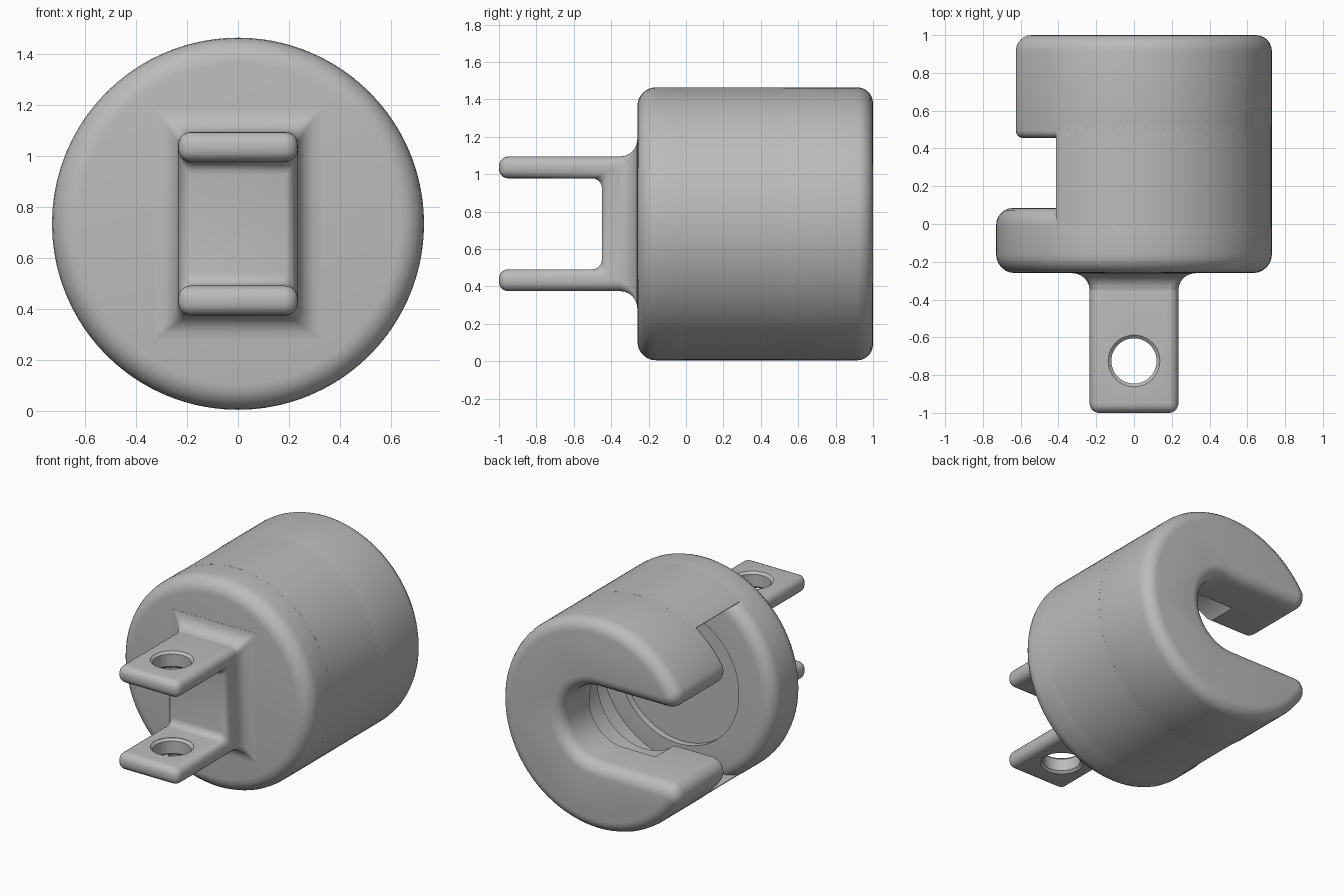
import bpy, bmesh, math
from math import pi, sin, cos, sqrt, atan2

cube = bpy.data.objects.get("Cube")
if cube:
    bpy.data.objects.remove(cube, do_unlink=True)

AXIS_Z = 0.735          # height of the body axis
RADIUS = 0.73

grey = bpy.data.materials.new("plain grey")
grey.use_nodes = True
grey.diffuse_color = (0.5, 0.5, 0.5, 1)
grey.node_tree.nodes["Principled BSDF"].inputs["Base Color"].default_value = (0.5, 0.5, 0.5, 1)


def loft(name, rings):
    """Join equal-length rings of points and cap both ends."""
    bm = bmesh.new()
    loops = [[bm.verts.new(p) for p in ring] for ring in rings]
    n = len(loops[0])
    for a, b in zip(loops, loops[1:]):
        for i in range(n):
            j = (i + 1) % n
            bm.faces.new((a[i], a[j], b[j], b[i]))
    bm.faces.new(loops[0])
    bm.faces.new(loops[-1])
    bmesh.ops.recalc_face_normals(bm, faces=bm.faces)
    mesh = bpy.data.meshes.new(name)
    bm.to_mesh(mesh)
    bm.free()
    obj = bpy.data.objects.new(name, mesh)
    bpy.context.collection.objects.link(obj)
    mesh.materials.append(grey)
    return obj


def arc(cx, cz, r, a, b, n):
    return [(cx + r * cos(a + (b - a) * i / n), cz + r * sin(a + (b - a) * i / n))
            for i in range(n + 1)]


def at_y(points, y):
    return [(x, y, AXIS_Z + z) for x, z in points]


def disc(r, y):
    return at_y(arc(0, 0, r, 0, 2 * pi, 80)[:-1], y)


def c_profile(h, r, d):
    """C outline open to -x: slot half-height h, tip rounding r, inset d."""
    xc = sqrt((RADIUS - r) ** 2 - (h + r) ** 2)
    phi = atan2(h + r, -xc)
    return (arc(0, 0, RADIUS - d, phi, -phi, 72)
            + arc(-xc, -h - r, r - d, 2 * pi - phi, pi / 2, 8)[1:]
            + arc(0, 0, h + d, -pi / 2, pi / 2, 28)
            + arc(-xc, h + r, r - d, 1.5 * pi, phi, 8)[:-1])


def activate(obj):
    bpy.ops.object.select_all(action='DESELECT')
    obj.select_set(True)
    bpy.context.view_layer.objects.active = obj


def cut(obj, cutter):
    mod = obj.modifiers.new("cut", 'BOOLEAN')
    mod.operation = 'DIFFERENCE'
    mod.solver = 'EXACT'
    mod.object = cutter
    activate(obj)
    bpy.ops.object.modifier_apply(modifier=mod.name)
    bpy.data.objects.remove(cutter, do_unlink=True)


def smooth(obj):
    activate(obj)
    bpy.ops.object.shade_smooth_by_angle(angle=math.radians(32))


STEPS = [i / 6 * pi / 2 for i in range(7)]

# Front disc, rounded on both rims, with a shallow round seat on its inner side
front = [disc(0.63 + 0.1 * sin(t), -0.16 - 0.1 * cos(t)) for t in STEPS]
front += [disc(0.64 + 0.09 * cos(t), -0.005 + 0.09 * sin(t)) for t in STEPS]
front += [disc(0.465, 0.085), disc(0.465, 0.04)]
smooth(loft("front_disc", front))

# Thin wall around the wide head slot
smooth(loft("head_slot_wall", [at_y(c_profile(0.595, 0.004, 0.0), y) for y in (-0.02, 0.52)]))

# Back section with the narrow slot and rounded rims
back = [at_y(c_profile(0.26, 0.09, 0.04 * (1 - sin(t))), 0.495 - 0.04 * cos(t)) for t in STEPS]
back += [at_y(c_profile(0.26, 0.09, 0.085 * (1 - cos(t))), 0.915 + 0.085 * sin(t)) for t in STEPS]
back_section = loft("back_section", back)
cut(back_section, loft("bore_cutter", [disc(0.36, 0.3), disc(0.36, 0.69)]))
smooth(back_section)

# Clevis: U outline extruded sideways, all edges rounded
u_shape = [(-0.15, 0.36), (-1, 0.36), (-1, 0.243), (-0.45, 0.243)]
u_shape += [(y, -z) for y, z in reversed(u_shape)]
clevis = loft("clevis", [[(x, y, AXIS_Z + z) for y, z in u_shape] for x in (-0.235, 0.235)])
bev = clevis.modifiers.new("round", 'BEVEL')
bev.width = 0.05
bev.segments = 5
bev.limit_method = 'ANGLE'
activate(clevis)
bpy.ops.object.modifier_apply(modifier=bev.name)

# Pin holes with softened rims
HOLE = [(0.22, 0.137), (0.245, 0.137), (0.26, 0.12), (0.345, 0.12), (0.36, 0.137), (0.39, 0.137)]
for side in (1, -1):
    rings = [[(x, y, AXIS_Z + side * z) for x, y in arc(0, -0.725, r, 0, 2 * pi, 40)[:-1]]
             for z, r in HOLE]
    cut(clevis, loft("hole_cutter", rings))
smooth(clevis)


# Flared fillet where the clevis meets the front disc
def rounded_rect(hx, hz, r):
    pts = []
    for k, (sx, sz) in enumerate(((1, 1), (-1, 1), (-1, -1), (1, -1))):
        pts += arc(sx * (hx - r), sz * (hz - r), r, k * pi / 2, (k + 1) * pi / 2, 4)
    return pts


flare = []
for t in STEPS:
    f = 0.09 * (1 - cos(t))
    flare.append(at_y(rounded_rect(0.235 + f, 0.36 + f, 0.05 - 0.03 * t), -0.351 + 0.09 * sin(t)))
flare.append(at_y(rounded_rect(0.325, 0.45, 0.003), -0.24))
smooth(loft("clevis_fillet", flare))
